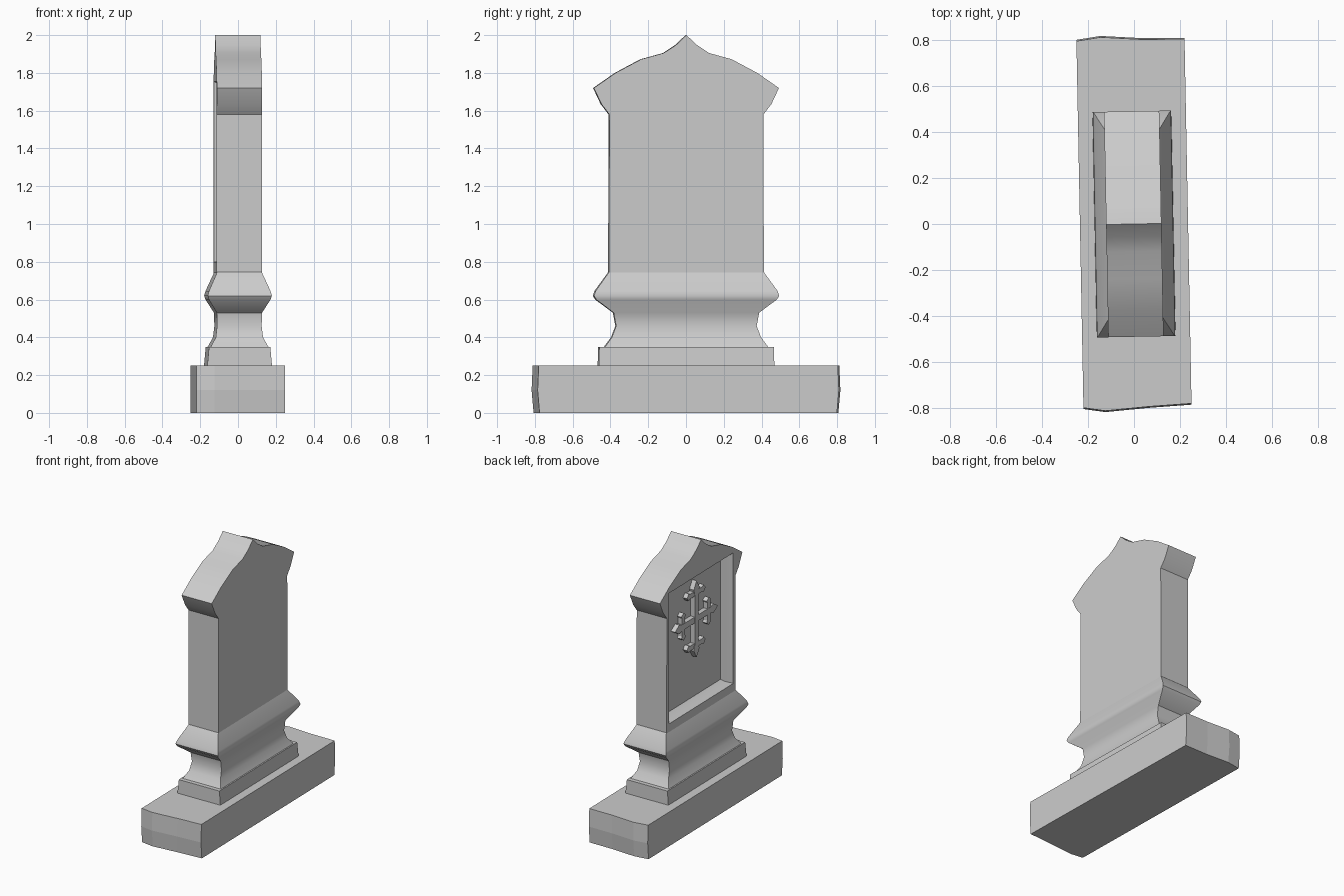
import bpy, math
from mathutils import Matrix

if "Cube" in bpy.data.objects:
    bpy.data.objects.remove(bpy.data.objects["Cube"])

TURN = Matrix.Rotation(math.radians(1.1), 4, 'Z')  # the stone stands slightly turned


def make(name, verts, faces, smooth=None):
    mesh = bpy.data.meshes.new(name)
    mesh.from_pydata(verts, [], faces)
    mesh.transform(TURN)
    obj = bpy.data.objects.new(name, mesh)
    bpy.context.collection.objects.link(obj)
    # consistent outward normals
    import bmesh
    bm = bmesh.new()
    bm.from_mesh(mesh)
    bmesh.ops.recalc_face_normals(bm, faces=bm.faces)
    bm.to_mesh(mesh)
    bm.free()
    if smooth:
        bpy.ops.object.select_all(action='DESELECT')
        obj.select_set(True)
        bpy.context.view_layer.objects.active = obj
        bpy.ops.object.shade_smooth_by_angle(angle=math.radians(smooth))
    return obj


def loft(name, rings, smooth=None):
    """Skin equal-sized rings and cap both ends."""
    n = len(rings[0])
    verts = [v for r in rings for v in r]
    faces = [(k * n + i, k * n + (i + 1) % n, (k + 1) * n + (i + 1) % n, (k + 1) * n + i)
             for k in range(len(rings) - 1) for i in range(n)]
    faces += [tuple(range(n)), tuple(range(len(verts) - n, len(verts)))]
    return make(name, verts, faces, smooth)


def rect(hx, hy, z):
    return [(-hx, -hy, z), (hx, -hy, z), (hx, hy, z), (-hx, hy, z)]


# ground slab with worn ends
outline = [(-.235, .805), (-.13, .82), (.05, .807), (.235, .805),
           (.235, -.79), (.05, -.80), (-.14, -.815), (-.235, -.80)]
loft("ground_slab", [[(x, y * s, z) for x, y in outline]
                     for z, s in ((0, .987), (.12, 1), (.25, .993))])

# plinth and moulded foot
loft("plinth", [rect(.172, .465, .24), rect(.162, .462, .35)])
foot = [(.155, .435, .345), (.125, .395, .40), (.118, .372, .46), (.12, .385, .53),
        (.163, .478, .60), (.17, .49, .62), (.163, .482, .645), (.118, .41, .745)]
loft("moulded_foot", [rect(*p) for p in foot], 35)

# headstone: mirrored gable profile, open panel recess on the -x face
half = [(.41, .74), (.408, 1.58), (.45, 1.635), (.49, 1.72), (.375, 1.80),
        (.24, 1.872), (.12, 1.905), (.055, 1.948)]
profile = half + [(0, 2.0)] + [(-y, z) for y, z in reversed(half)]
n = len(profile)
XF, XB = -.121, .119
verts = [(XF, y, z) for y, z in profile] + [(XB, y, z) for y, z in profile]
faces = [(i, (i + 1) % n, n + (i + 1) % n, n + i) for i in range(n)]
faces.append(tuple(range(n, 2 * n)))
recess = [(XF, .38, .80, 1.755), (-.105, .373, .805, 1.745),
          (-.075, .35, .815, 1.72), (-.05, .335, .83, 1.70)]
r = 2 * n
for x, hy, z0, z1 in recess:
    verts += [(x, hy, z0), (x, hy, z1), (x, -hy, z1), (x, -hy, z0)]
faces += [tuple(range(0, 5)) + (r + 1, r),                    # side rails
          tuple(range(n - 5, n)) + (r + 3, r + 2),
          tuple(range(4, n - 4)) + (r + 2, r + 1),            # gable
          (n - 1, 0, r, r + 3)]                               # lower rail
for k in range(len(recess) - 1):
    a = r + 4 * k
    faces += [(a + i, a + (i + 1) % 4, a + 4 + (i + 1) % 4, a + 4 + i) for i in range(4)]
faces.append(tuple(range(len(verts) - 4, len(verts))))
make("headstone", verts, faces, 35)

# cross of pointed bars on the panel
CZ = 1.41


def bar(name, cy, cz, length, width, upright, depth=.035):
    l, w = length, width
    pts = [(-l, 0), (-l * .8, -w * 1.5), (-l * .65, -w), (l * .65, -w), (l * .8, -w * 1.5),
           (l, 0), (l * .8, w * 1.5), (l * .65, w), (-l * .65, w), (-l * .8, w * 1.5)]
    if upright:
        pts = [(v, u) for u, v in pts]
    loft(name, [[(x, cy + u, cz + v) for u, v in pts] for x in (-.045, -.05 - depth)])


bar("cross_upright", 0, CZ, .28, .022, True)
bar("cross_arm", 0, CZ, .255, .022, False, .034)
for s in (-1, 1):
    bar("cross_arm_tip", s * .15, CZ, .10, .018, True, .032)
    bar("cross_upright_tip", 0, CZ + s * .19, .11, .018, False, .032)
